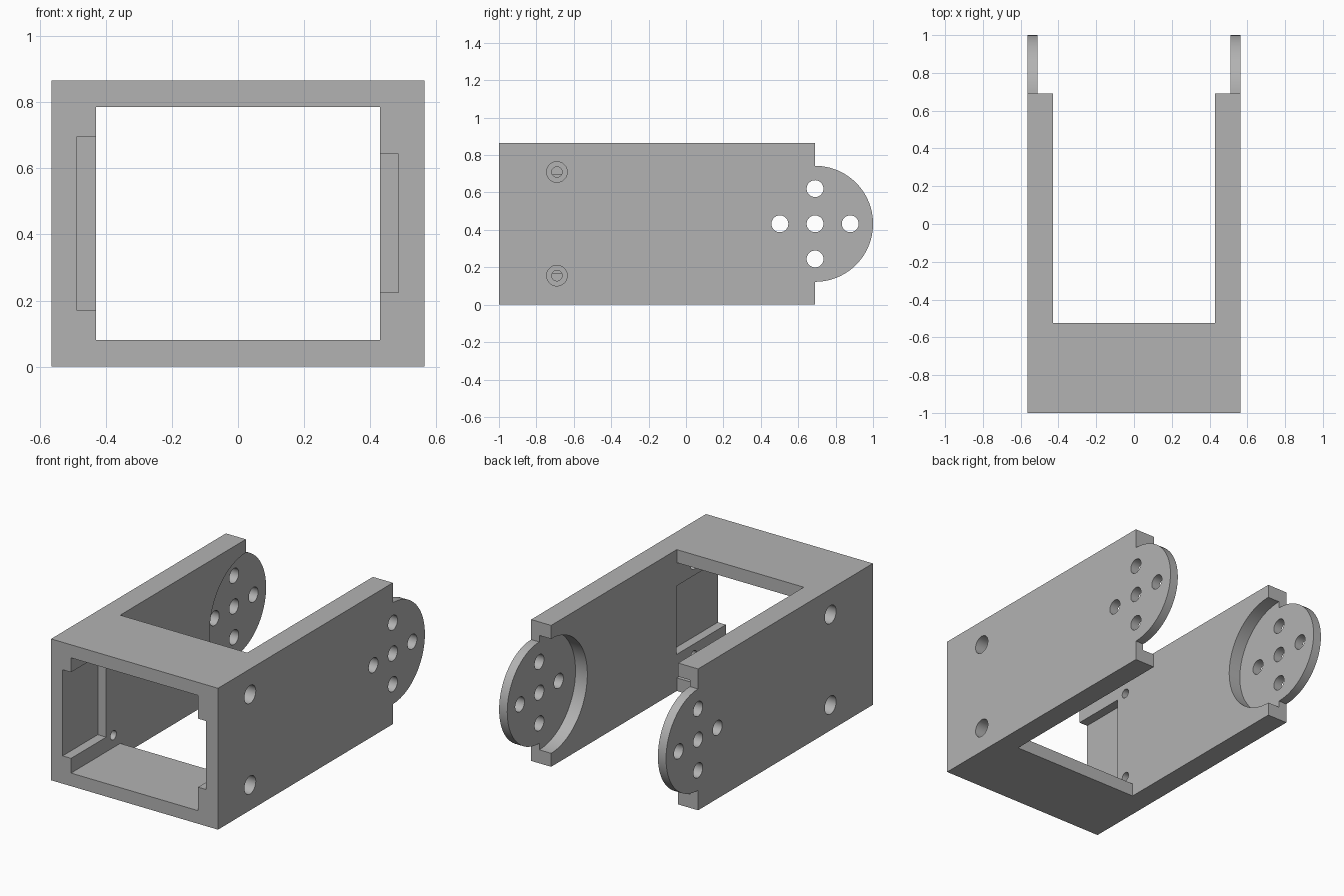
import bpy, bmesh, math

cube = bpy.data.objects.get("Cube")
if cube:
    bpy.data.objects.remove(cube, do_unlink=True)

WIDTH, HEIGHT = 0.565, 0.865      # half width, full height
INNER = 0.43                      # half width between the arms
TAB_INNER = 0.51                  # inner face of the round tabs
PIVOT_Y, MID = 0.69, HEIGHT / 2   # centre of the round tabs


def prism(name, outline, x0, x1):
    """Extrude a (y, z) outline from x0 to x1."""
    bm = bmesh.new()
    face = bm.faces.new([bm.verts.new((x0, y, z)) for y, z in outline])
    side = bmesh.ops.extrude_face_region(bm, geom=[face])["geom"]
    moved = [g for g in side if isinstance(g, bmesh.types.BMVert)]
    bmesh.ops.translate(bm, verts=moved, vec=(x1 - x0, 0, 0))
    bmesh.ops.recalc_face_normals(bm, faces=bm.faces)
    mesh = bpy.data.meshes.new(name)
    bm.to_mesh(mesh)
    bm.free()
    obj = bpy.data.objects.new(name, mesh)
    bpy.context.collection.objects.link(obj)
    return obj


def rect(y0, y1, z0, z1):
    return [(y0, z0), (y1, z0), (y1, z1), (y0, z1)]


def arc(y, z, r, start, end, n):
    """n + 1 points from angle start to end, in degrees from +y."""
    angles = [math.radians(start + (end - start) * i / n) for i in range(n + 1)]
    return [(y + r * math.cos(a), z + r * math.sin(a)) for a in angles]


def circle(y, z, r, n=48):
    return arc(y, z, r, 0, 360, n)[:-1]


bracket = prism("bracket", rect(-1, 1, 0, HEIGHT), -WIDTH, WIDTH)


def cut(outline, x0, x1):
    cutter = prism("cutter", outline, x0, x1)
    cutter.hide_render = True
    mod = bracket.modifiers.new("cut", "BOOLEAN")
    mod.operation, mod.solver, mod.object = "DIFFERENCE", "EXACT", cutter
    bpy.context.view_layer.objects.active = bracket
    bpy.ops.object.modifier_apply(modifier=mod.name)
    bpy.data.objects.remove(cutter, do_unlink=True)


# Open space between the arms, then the tunnel through the front frame
cut(rect(-0.525, 1.2, -0.2, 1.2), -INNER, INNER)
cut(rect(-1.2, 0, 0.08, 0.785), -INNER, INNER)

# Rounded arm ends
end_block = [(PIVOT_Y, 1.2), (1.2, 1.2), (1.2, -0.2), (PIVOT_Y, -0.2)]
cut(end_block + arc(PIVOT_Y, MID, 0.31, -90, 90, 64), -WIDTH - 0.1, WIDTH + 0.1)

# Round recesses that thin the tabs from inside
cut(end_block[::-1] + arc(PIVOT_Y, MID, 0.35, 90, 270, 64), -TAB_INNER, TAB_INNER)

# Five holes through each tab
for dy, dz in ((0, 0), (1, 0), (-1, 0), (0, 1), (0, -1)):
    cut(circle(PIVOT_Y + 0.188 * dy, MID + 0.188 * dz, 0.045),
        -WIDTH - 0.1, WIDTH + 0.1)

# Shallow pockets inside the frame
cut(rect(-1.2, -0.66, 0.17, 0.697), -0.487, -0.3)
cut(rect(-1.2, -0.52, 0.224, 0.643), 0.3, 0.485)

# Counterbored screw holes in both side walls
for side, y in ((1, -0.69), (-1, -0.59)):
    for z in (MID - 0.277, MID + 0.277):
        cut(circle(y, z, 0.055), side * (WIDTH - 0.08), side * 0.7)
        cut(circle(y, z, 0.028), side * 0.35, side * 0.7)

# Plain grey finish
grey = bpy.data.materials.new("grey")
grey.use_nodes = True
colour = (0.45, 0.45, 0.45, 1)
grey.diffuse_color = colour
grey.node_tree.nodes["Principled BSDF"].inputs["Base Color"].default_value = colour
bracket.data.materials.clear()
bracket.data.materials.append(grey)
for poly in bracket.data.polygons:
    poly.material_index = 0

bpy.ops.object.select_all(action="DESELECT")
bracket.select_set(True)
bpy.context.view_layer.objects.active = bracket
bpy.ops.object.shade_smooth_by_angle(angle=math.radians(30))
